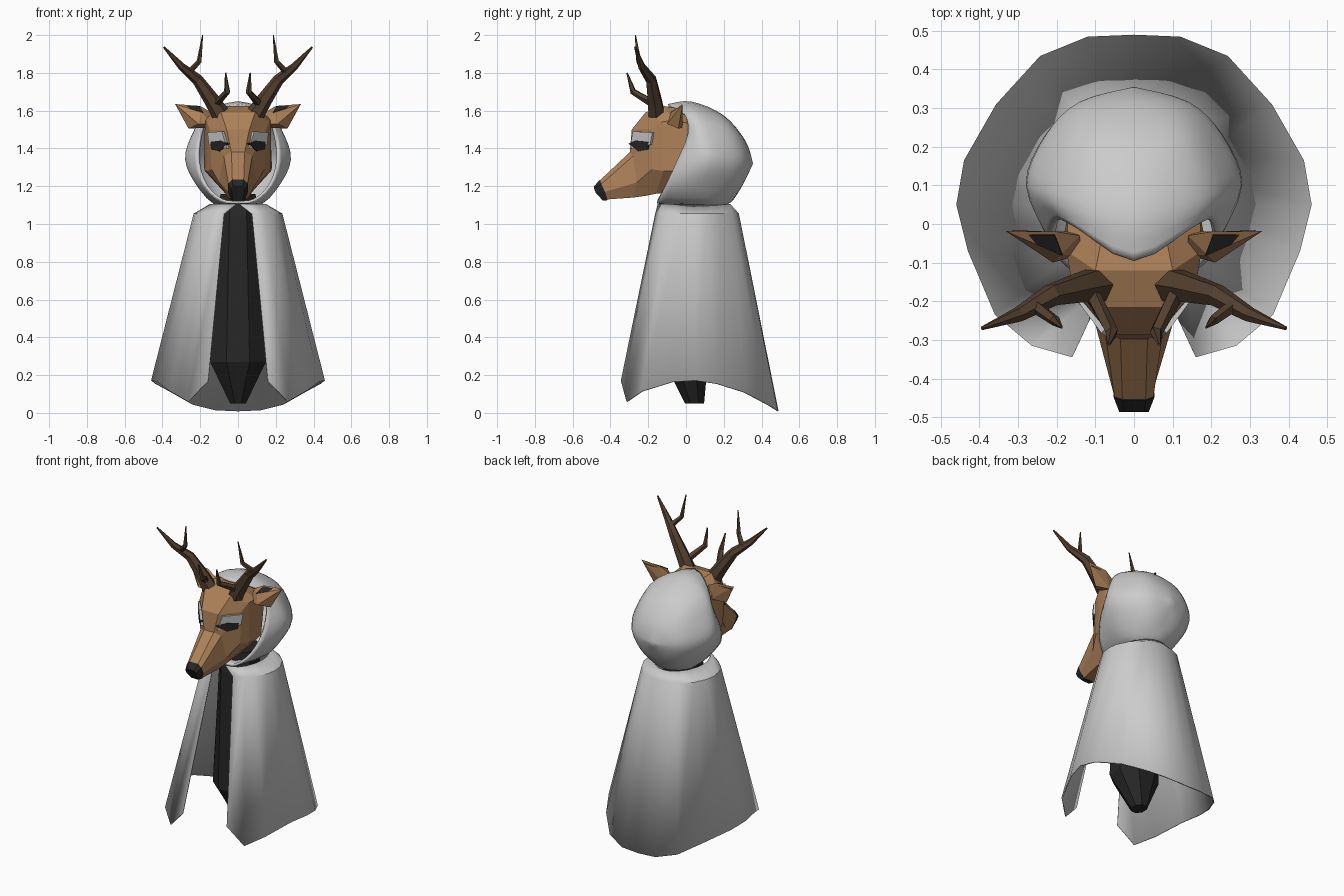
import bpy, bmesh, math
from mathutils import Vector as V

if "Cube" in bpy.data.objects:
    bpy.data.objects.remove(bpy.data.objects["Cube"])


def material(name, rgb):
    m = bpy.data.materials.new(name)
    m.diffuse_color = (*rgb, 1)
    m.use_nodes = True
    m.node_tree.nodes["Principled BSDF"].inputs["Base Color"].default_value = m.diffuse_color
    return m


FUR = material("fur", (0.42, 0.22, 0.10))
HORN = material("horn", (0.085, 0.05, 0.028))
BLACK = material("black", (0.02, 0.02, 0.02))
PALE = material("pale", (0.55, 0.55, 0.53))


def finish(name, bm, mat=None, smooth=None, thick=0):
    bmesh.ops.remove_doubles(bm, verts=bm.verts, dist=1e-4)
    bmesh.ops.recalc_face_normals(bm, faces=bm.faces)
    me = bpy.data.meshes.new(name)
    bm.to_mesh(me)
    bm.free()
    ob = bpy.data.objects.new(name, me)
    bpy.context.collection.objects.link(ob)
    if mat:
        me.materials.append(mat)
    if thick:
        s = ob.modifiers.new("thickness", 'SOLIDIFY')
        s.thickness = thick
    if smooth:
        bpy.ops.object.select_all(action='DESELECT')
        ob.select_set(True)
        bpy.context.view_layer.objects.active = ob
        bpy.ops.object.shade_smooth_by_angle(angle=math.radians(smooth))
    return ob


def loft(name, rings, closed=True, caps=True, **kw):
    bm = bmesh.new()
    vs = [[bm.verts.new(p) for p in r] for r in rings]
    n = len(rings[0])
    for a, b in zip(vs, vs[1:]):
        for i in range(n if closed else n - 1):
            j = (i + 1) % n
            bm.faces.new((a[i], a[j], b[j], b[i]))
    if caps:
        bm.faces.new(vs[0])
        bm.faces.new(vs[-1])
    return finish(name, bm, **kw)


def flip(p):
    return (-p[0], p[1], p[2])


def mirrored(half):
    return list(half) + [flip(p) for p in reversed(half) if abs(p[0]) > 1e-5]


def spline(pts, n, closed):
    """Catmull-Rom resampling."""
    k, out = len(pts), []
    at = lambda i: V(pts[i % k] if closed else pts[max(0, min(k - 1, i))])
    for i in range(k if closed else k - 1):
        a, b, c, d = (at(i + o) for o in (-1, 0, 1, 2))
        for s in range(n):
            t = s / n
            out.append(0.5 * (2 * b + (c - a) * t + (2 * a - 5 * b + 4 * c - d) * t * t
                              + (3 * b - a - 3 * c + d) * t ** 3))
    return out if closed else out + [at(k - 1)]


def tube(name, path, mat, sides=6):
    """Tapered limb: path of (x, y, z, radius)."""
    pts, rings = [V(p[:3]) for p in path], []
    for i, p in enumerate(path):
        d = (pts[min(i + 1, len(pts) - 1)] - pts[max(i - 1, 0)]).normalized()
        u = d.cross(V((0, 1, 0))).normalized()
        w = d.cross(u)
        rings.append([pts[i] + p[3] * (math.cos(a) * u + math.sin(a) * w)
                      for a in (math.tau * k / sides for k in range(sides))])
    return loft(name, rings, mat=mat)


def prism(name, front, push, mat):
    return loft(name, [front, [tuple(V(p) + V(push)) for p in front]], mat=mat)


# Cloak: open cone with a front slit and a wavy hem
hem = [(.16, -.345, .17), (.265, -.315, .06), (.36, -.235, .115), (.43, -.07, .165), (.46, .05, .172),
       (.44, .165, .155), (.357, .31, .11), (.243, .435, .045), (.12, .485, .015), (0, .49, .01)]
shoulder, collar = [], []
for i, (x, y, z) in enumerate(hem):
    a = math.atan2(x, .05 - y)
    s = .075 if i == 0 else .235 * math.sin(a)
    shoulder.append((s, .05 - .23 * math.cos(a), 1.055))
    collar.append((.012 if i == 0 else .15 * math.sin(a), .035 - .2 * math.cos(a), 1.105))
loft("cloak", [mirrored(r) for r in (hem, shoulder, collar)], closed=False, caps=False,
     smooth=35, thick=.008)

# Dark body inside the cloak
body = [(.05, .045, .045, .055), (.27, .0, .16, .125), (1.04, .02, .12, .14), (1.16, .03, .1, .12)]
loft("body", [[(rx * math.sin(a), cy - ry * math.cos(a), z)
               for a in (math.tau * (k + .5) / 8 for k in range(8))]
              for z, cy, rx, ry in body], mat=BLACK)

# Hood: smooth shell lofted from face opening to back
hood = [
    [(0, -.095, 1.635), (.15, -.01, 1.585), (.2, .01, 1.48), (.215, -.05, 1.33), (.175, -.11, 1.2),
     (.09, -.15, 1.12), (0, -.15, 1.108)],
    [(0, .03, 1.648), (.17, .07, 1.58), (.25, .09, 1.46), (.28, .1, 1.34), (.23, .06, 1.22),
     (.13, .05, 1.11), (0, .05, 1.1)],
    [(0, .2, 1.575), (.13, .22, 1.53), (.2, .23, 1.43), (.23, .23, 1.32), (.19, .2, 1.21),
     (.11, .17, 1.11), (0, .21, 1.1)],
    [(0, .315, 1.44), (.08, .315, 1.42), (.13, .315, 1.37), (.14, .315, 1.31), (.115, .295, 1.23),
     (.065, .28, 1.18), (0, .285, 1.18)],
    [(0, .355, 1.32)] * 7]
along = list(zip(*[spline(c, 4, False) for c in zip(*hood)]))
rings = [spline(mirrored([(0, p.y, p.z) if i in (0, 6) else tuple(p) for i, p in enumerate(r)]), 3, True)
         if r[3].x > 1e-3 else [r[0]] * 36 for r in along]
loft("hood", rings, caps=False, smooth=50, thick=.015)

# Head: faceted rings from back of skull to muzzle
head = [
    [(.07, .03, 1.6), (.17, .03, 1.53), (.18, -.02, 1.3), (.07, -.05, 1.17)],
    [(.1, -.12, 1.625), (.175, -.07, 1.55), (.175, -.07, 1.28), (.07, -.11, 1.165)],
    [(.09, -.215, 1.59), (.165, -.13, 1.54), (.165, -.12, 1.28), (.065, -.16, 1.16)],
    [(.06, -.287, 1.5), (.15, -.18, 1.5), (.14, -.18, 1.29), (.06, -.21, 1.15)],
    [(.035, -.298, 1.38), (.075, -.28, 1.36), (.1, -.26, 1.22), (.055, -.28, 1.14)],
    [(.03, -.457, 1.23), (.05, -.45, 1.21), (.05, -.43, 1.17), (.035, -.42, 1.13)]]
loft("head", [mirrored(r) for r in head], mat=FUR)

# Nose
loft("nose", [mirrored(r) for r in (
    [(.031, -.455, 1.235), (.053, -.448, 1.212), (.052, -.428, 1.168), (.036, -.415, 1.126)],
    [(.026, -.487, 1.2), (.038, -.487, 1.188), (.032, -.478, 1.165), (.024, -.44, 1.124)])], mat=BLACK)

for side in (1, -1):
    tag = "right" if side == 1 else "left"
    m = lambda pts: [(p[0] * side, *p[1:]) for p in pts]

    # Pale eye surround and dark eye
    prism("eye_surround_" + tag, m([(.06, -.298, 1.40), (.155, -.19, 1.42), (.162, -.178, 1.485), (.085, -.282, 1.49)]),
          (-.025 * side, .025, 0), PALE)
    prism("eye_" + tag, m([(.058, -.304, 1.425), (.1, -.254, 1.385), (.142, -.203, 1.395), (.147, -.2, 1.435),
                           (.09, -.27, 1.442)]), (-.025 * side, .025, 0), BLACK)

    # Ear with dark inner
    bm = bmesh.new()
    for p in m([(.14, -.03, 1.59), (.14, -.08, 1.53), (.165, -.02, 1.51), (.2, -.02, 1.625),
                (.21, -.1, 1.53), (.262, -.04, 1.505), (.19, -.08, 1.59), (.333, -.018, 1.635)]):
        bm.verts.new(p)
    bmesh.ops.convex_hull(bm, input=bm.verts)
    finish("ear_" + tag, bm, mat=FUR)
    prism("inner_ear_" + tag, m([(.185, -.082, 1.592), (.315, -.026, 1.626), (.205, -.03, 1.625)]),
          (0, .01, -.012), BLACK)

    # Antler beam and tines
    tube("antler_beam_" + tag, m([(.085, -.155, 1.57, .05), (.135, -.165, 1.65, .042), (.215, -.185, 1.765, .03),
                                  (.3, -.235, 1.835, .02), (.393, -.27, 1.937, .005)]), HORN)
    tube("antler_upper_tine_" + tag, m([(.26, -.21, 1.8, .018), (.205, -.25, 1.86, .014),
                                        (.187, -.268, 2.0, .003)]), HORN, 5)
    tube("antler_lower_tine_" + tag, m([(.11, -.18, 1.64, .022), (.057, -.28, 1.7, .017),
                                        (.065, -.312, 1.8, .004)]), HORN, 5)
